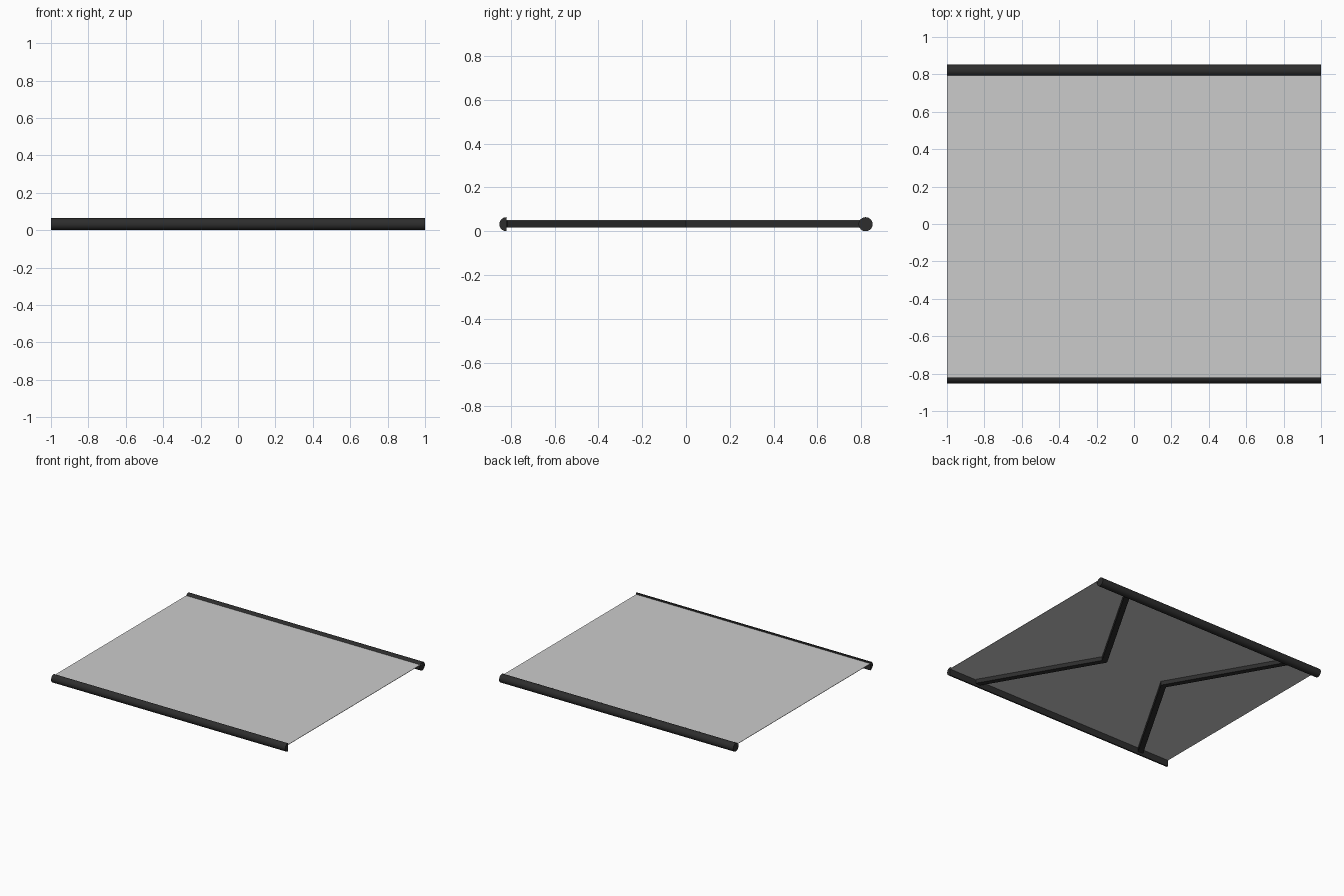
import bpy, bmesh, math
from mathutils import Vector

if "Cube" in bpy.data.objects:
    bpy.data.objects.remove(bpy.data.objects["Cube"])


def material(name, c):
    m = bpy.data.materials.new(name)
    m.diffuse_color = (*c, 1)
    m.use_nodes = True
    m.node_tree.nodes["Principled BSDF"].inputs["Base Color"].default_value = m.diffuse_color
    return m


DARK = material("dark metal", (0.026, 0.026, 0.026))
FABRIC = material("pale grey fabric", (0.6, 0.6, 0.6))
MID = 0.032      # height of the bar axes
R = 0.032        # bar radius


def prism(name, outline, axis, depth, mat):
    """Extrude a closed outline of 3D points along an axis."""
    bm = bmesh.new()
    face = bm.faces.new([bm.verts.new(p) for p in outline])
    ext = bmesh.ops.extrude_face_region(bm, geom=[face])
    verts = [g for g in ext["geom"] if isinstance(g, bmesh.types.BMVert)]
    bmesh.ops.translate(bm, verts=verts, vec=Vector(axis) * depth)
    bmesh.ops.recalc_face_normals(bm, faces=bm.faces)
    me = bpy.data.meshes.new(name)
    bm.to_mesh(me)
    bm.free()
    me.materials.append(mat)
    ob = bpy.data.objects.new(name, me)
    bpy.context.collection.objects.link(ob)
    return ob


def bar(name, y, start, sweep, count):
    """Round or part-round bar running along x."""
    pts = []
    for i in range(count):
        a = math.radians(start + sweep * i)
        pts.append((-1, y + R * math.cos(a), MID + R * math.sin(a)))
    ob = prism(name, pts, (1, 0, 0), 2, DARK)
    bpy.context.view_layer.objects.active = ob
    ob.select_set(True)
    bpy.ops.object.shade_smooth_by_angle(angle=math.radians(30))
    ob.select_set(False)


# Rear roller tube and half-round front rail with its flat side inwards
bar("roller_tube", 0.82, 0, 11.25, 32)
bar("front_rail", -0.82, 90, 11.25, 17)

# Fabric sheet stretched between the bars
prism("fabric_sheet",
      [(-1, -0.82, 0.049), (1, -0.82, 0.049), (1, 0.81, 0.049), (-1, 0.81, 0.049)],
      (0, 0, 1), 0.003, FABRIC)

# Folding arms: mitred elbow pointing inwards, mirrored left and right
W = 0.02
back, elbow, front = Vector((0.74, 0.81)), Vector((0.27, 0.0)), Vector((0.75, -0.825))


def side(a, b):
    d = (b - a).normalized()
    return Vector((-d.y, d.x)) * W


for sx, label in ((1, "right"), (-1, "left")):
    n1, n2 = side(back, elbow), side(elbow, front)
    miter = (n1 + n2).normalized()
    miter *= W / miter.dot(n1.normalized())
    for part, end, n in (("rear", back, n1), ("front", front, n2)):
        quad = [end + n, elbow + miter, elbow - miter, end - n]
        prism(f"{label}_{part}_arm", [(sx * p.x, p.y, 0.018) for p in quad],
              (0, 0, 1), 0.031, DARK)
